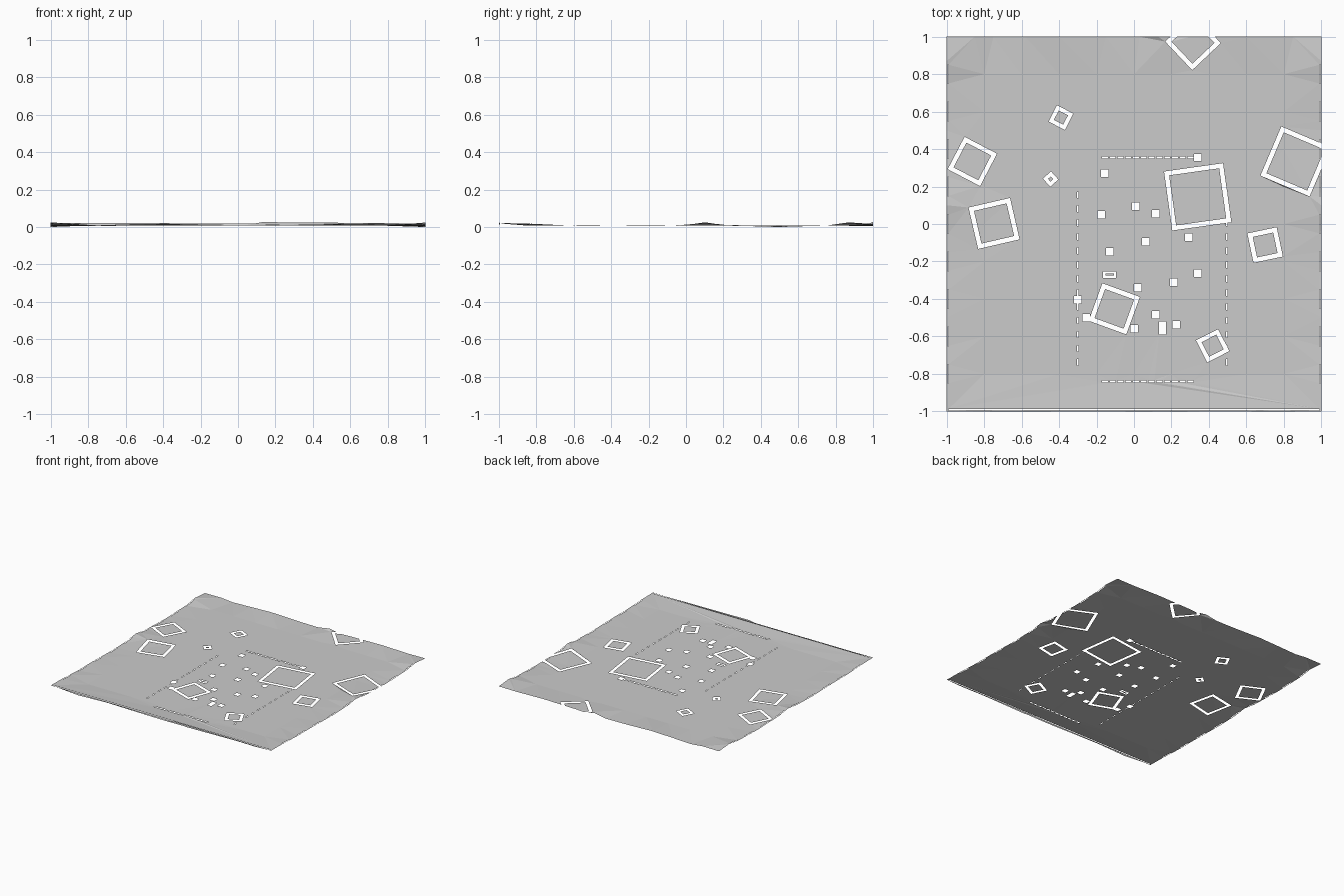
import bpy, math
from mathutils import Vector
from mathutils.geometry import delaunay_2d_cdt

if "Cube" in bpy.data.objects:
    bpy.data.objects.remove(bpy.data.objects["Cube"])

# Square outline cuts: centre x, y, outer side, turn in degrees, gap width
RINGS = [(.34, .145, .318, 8, .024), (-.105, -.453, .213, -20, .024),
         (-.747, .003, .227, 13, .024), (-.863, .334, .195, -27.5, .023),
         (-.39, .568, .098, -27, .021), (-.445, .24, .058, 42, .019),
         (.315, .97, .21, 43.5, .024), (.862, .334, .285, -23, .024),
         (.70, -.112, .16, 12, .024), (.42, -.65, .132, 27, .022)]
# Small square openings
SQUARES = [(-.155, .27), (.34, .355), (.01, .095), (-.175, .05), (.117, .055),
           (.064, -.095), (-.13, -.147), (.292, -.07), (.34, -.262),
           (.212, -.31), (.02, -.34), (-.30, -.405), (-.256, -.50),
           (.002, -.558), (.117, -.484), (.225, -.538)]

cuts = []  # (cx, cy, width, depth, angle, gap or None for a full opening)
for x, y, s, a, g in RINGS:
    cuts.append((x, y, s, s, math.radians(a), g))
cuts.append((-.13, -.27, .07, .035, 0, .012))
for x, y in SQUARES:
    cuts.append((x, y, .04, .04, 0, None))
cuts.append((.152, -.555, .036, .07, 0, None))
# Dashed lines around the central area
for i in range(12):
    cuts.append((-.155 + i * .0415, .355, .031, .011, 0, None))
    cuts.append((-.155 + i * .0415, -.84, .031, .011, 0, None))
for i in range(13):
    y = .155 - i * .0745
    cuts.append((-.30, y, .006, .034, 0, None))
    cuts.append((.495, y, .006, .034, 0, None))
# Slits along the borders
cuts.append((0, -.991, 1.98, .008, 0, None))
for i in range(9):
    t = -.8 + i * .2
    cuts.append((-.993, t, .006, .1, 0, None))
    cuts.append((.993, t, .006, .1, 0, None))


def corners(c, inset=0):
    cx, cy, w, d, a, _ = c
    ca, sa = math.cos(a), math.sin(a)
    hw, hd = w / 2 - inset, d / 2 - inset
    return [Vector((cx + u * ca - v * sa, cy + u * sa + v * ca))
            for u, v in ((-hw, -hd), (hw, -hd), (hw, hd), (-hw, hd))]


def inside(p, c, inset=0):
    cx, cy, w, d, a, _ = c
    dx, dy = p.x - cx, p.y - cy
    u = dx * math.cos(a) + dy * math.sin(a)
    v = -dx * math.sin(a) + dy * math.cos(a)
    return abs(u) < w / 2 - inset and abs(v) < d / 2 - inset


def is_cut(p):
    return any(inside(p, c) and not (c[5] and inside(p, c, c[5])) for c in cuts)


# Height profile along the borders; the middle is almost flat
EDGE_X = [(-1, .021), (-.85, .018), (-.75, .006), (-.58, .012), (-.4, .018),
          (-.15, .01), (.03, .008), (.13, .026), (.23, .008), (.3, .012),
          (.6, .017), (.85, .012), (1, .018)]
EDGE_Y = [(-1, .021), (-.85, .018), (-.65, .009), (-.5, .01), (-.38, .008),
          (-.2, .004), (0, .01), (.1, .025), (.22, .008), (.5, .0),
          (.76, .008), (.87, .026), (1, .008)]
BASE = .007


def lerp(table, t):
    for (a, za), (b, zb) in zip(table, table[1:]):
        if t <= b:
            return za + (zb - za) * (t - a) / (b - a)
    return table[-1][1]


def height(x, y):
    x, y = max(-1, min(1, x)), max(-1, min(1, y))
    wx = max(0, 1 - (1 - abs(x)) / .2)
    wy = max(0, 1 - (1 - abs(y)) / .2)
    if wx + wy == 0:
        return BASE
    z = (wx * lerp(EDGE_Y, y) + wy * lerp(EDGE_X, x)) / (wx + wy)
    return BASE + (z - BASE) * max(wx, wy)


# Ground outline, cut outlines and loose terrain points
pts, edges = [], []


def add_loop(loop):
    n = len(pts)
    pts.extend(loop)
    edges.extend((n + i, n + (i + 1) % len(loop)) for i in range(len(loop)))


add_loop([Vector(p) for p in ((-1, -1), (1, -1), (1, 1), (-1, 1))])
for c in cuts:
    add_loop(corners(c))
    if c[5]:
        add_loop(corners(c, c[5]))
for x, _ in EDGE_X:
    pts += [Vector((x, -1)), Vector((x, 1))]
for y, _ in EDGE_Y:
    pts += [Vector((-1, y)), Vector((1, y))]
pts += [Vector((i * .2, j * .2)) for i in range(-4, 5) for j in range(-4, 5)]

verts, _, tris, *_ = delaunay_2d_cdt(pts, edges, [], 0, 1e-5)
faces = []
for t in tris:
    mid = sum((verts[i] for i in t), Vector((0, 0))) / len(t)
    if abs(mid.x) < 1 and abs(mid.y) < 1 and not is_cut(mid):
        faces.append(list(t))

# Keep only the points in use
used = sorted({i for f in faces for i in f})
index = {old: new for new, old in enumerate(used)}
mesh = bpy.data.meshes.new("ground_sheet")
mesh.from_pydata([(verts[i].x, verts[i].y, height(*verts[i])) for i in used], [],
                 [[index[i] for i in f] for f in faces])
ground = bpy.data.objects.new("ground_sheet", mesh)
bpy.context.collection.objects.link(ground)
